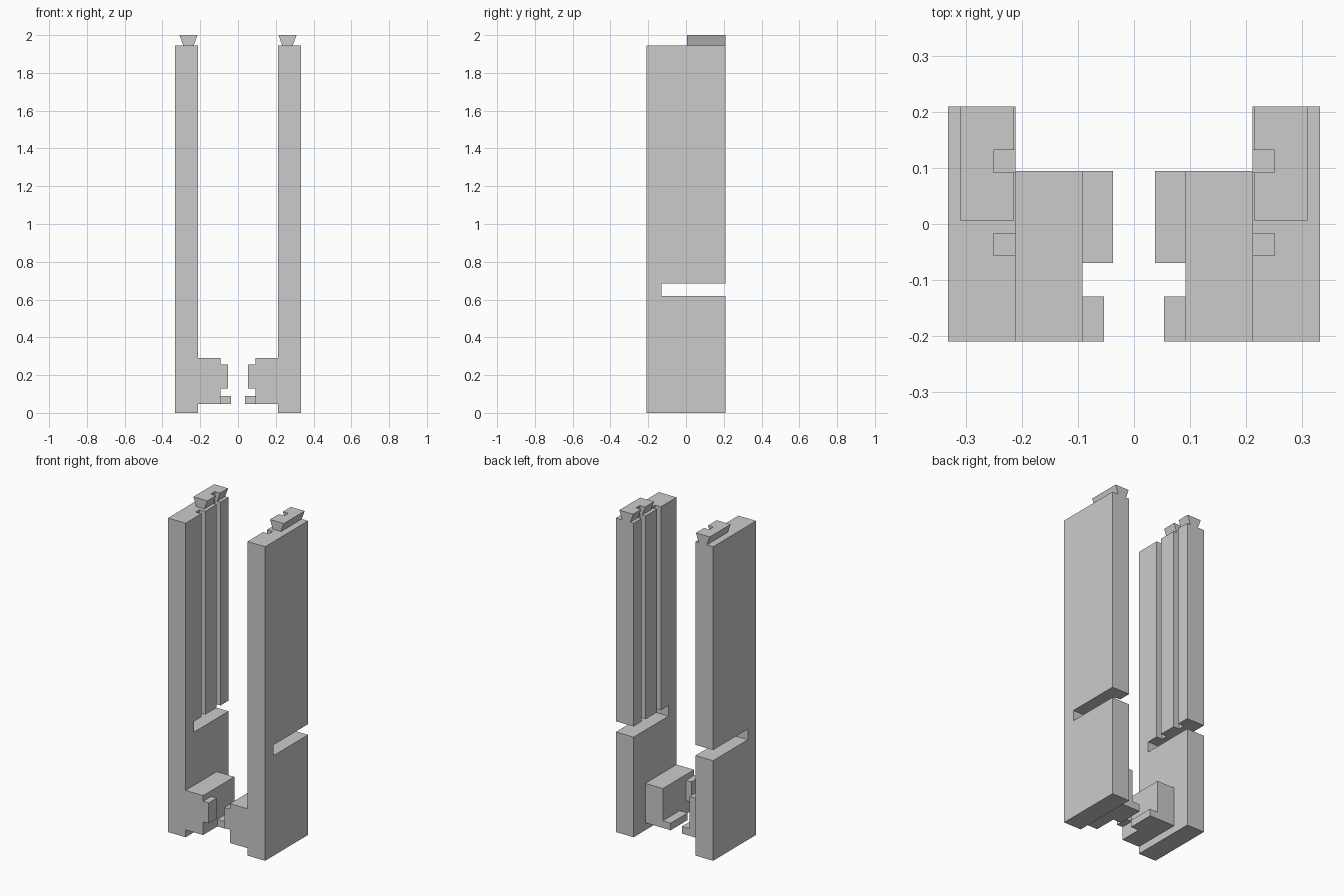
import bpy
import bmesh
from mathutils import Vector

cube = bpy.data.objects.get("Cube")
if cube:
    bpy.data.objects.remove(cube, do_unlink=True)

grey = bpy.data.materials.new("plain grey")
grey.use_nodes = True
COLOUR = (0.6, 0.6, 0.6, 1)
grey.diffuse_color = COLOUR
grey.node_tree.nodes["Principled BSDF"].inputs["Base Color"].default_value = COLOUR


def prism(name, profile, y0, y1, side):
    """Extrude an (x, z) profile along y, on the chosen side."""
    bm = bmesh.new()
    face = bm.faces.new([bm.verts.new((side * x, y0, z)) for x, z in profile])
    ext = bmesh.ops.extrude_face_region(bm, geom=[face])
    verts = [v for v in ext["geom"] if isinstance(v, bmesh.types.BMVert)]
    bmesh.ops.translate(bm, verts=verts, vec=Vector((0, y1 - y0, 0)))
    bmesh.ops.recalc_face_normals(bm, faces=bm.faces)
    mesh = bpy.data.meshes.new(name)
    bm.to_mesh(mesh)
    bm.free()
    mesh.materials.append(grey)
    obj = bpy.data.objects.new(name, mesh)
    bpy.context.collection.objects.link(obj)
    return obj


def box(name, x, y, z, side):
    profile = [(x[0], z[0]), (x[1], z[0]), (x[1], z[1]), (x[0], z[1])]
    return prism(name, profile, y[0], y[1], side)


def cut(obj, cutters):
    """Subtract the cutters, bake the result and discard the cutters."""
    for cutter in cutters:
        cutter.hide_render = True
        mod = obj.modifiers.new("cut", 'BOOLEAN')
        mod.operation = 'DIFFERENCE'
        mod.solver = 'EXACT'
        mod.object = cutter
    bpy.context.view_layer.update()
    graph = bpy.context.evaluated_depsgraph_get()
    baked = bpy.data.meshes.new_from_object(obj.evaluated_get(graph))
    obj.modifiers.clear()
    obj.data = baked
    for cutter in cutters:
        bpy.data.objects.remove(cutter, do_unlink=True)


INNER, OUTER = 0.212, 0.333
FRONT, BACK = -0.21, 0.21
TOP = 1.945
SLOT = (0.62, 0.686)
GROOVES = [(-0.056, -0.017), (0.092, 0.132)]

for label, side in (("left", 1), ("right", -1)):
    # Tall panel with a slot open at the back and two grooves above it
    panel = box(label + "_panel", (INNER, OUTER), (FRONT, BACK), (0, TOP), side)
    cutters = [box("slot_cutter", (0.1, 0.4), (-0.13, 0.3), SLOT, side)]
    for groove in GROOVES:
        cutters.append(box("groove_cutter", (0.15, 0.251), groove, (0.65, 2.1), side))
    cut(panel, cutters)

    # Dovetail on the rear half of the top, notched by the rear groove
    flare = [(0.234, TOP), (0.29, TOP), (0.31, 2), (0.215, 2)]
    dovetail = prism(label + "_dovetail", flare, 0.006, BACK, side)
    cut(dovetail, [box("notch_cutter", (0.15, 0.251), GROOVES[1], (1.9, 2.1), side)])

    # Inner foot block with an upper front tongue and a lower rear tongue
    box(label + "_foot_block", (0.092, INNER), (FRONT, 0.095), (0.046, 0.29), side)
    box(label + "_front_tongue", (0.054, 0.092), (FRONT, -0.13), (0.128, 0.255), side)
    box(label + "_rear_tongue", (0.038, 0.092), (-0.07, 0.095), (0.046, 0.09), side)
